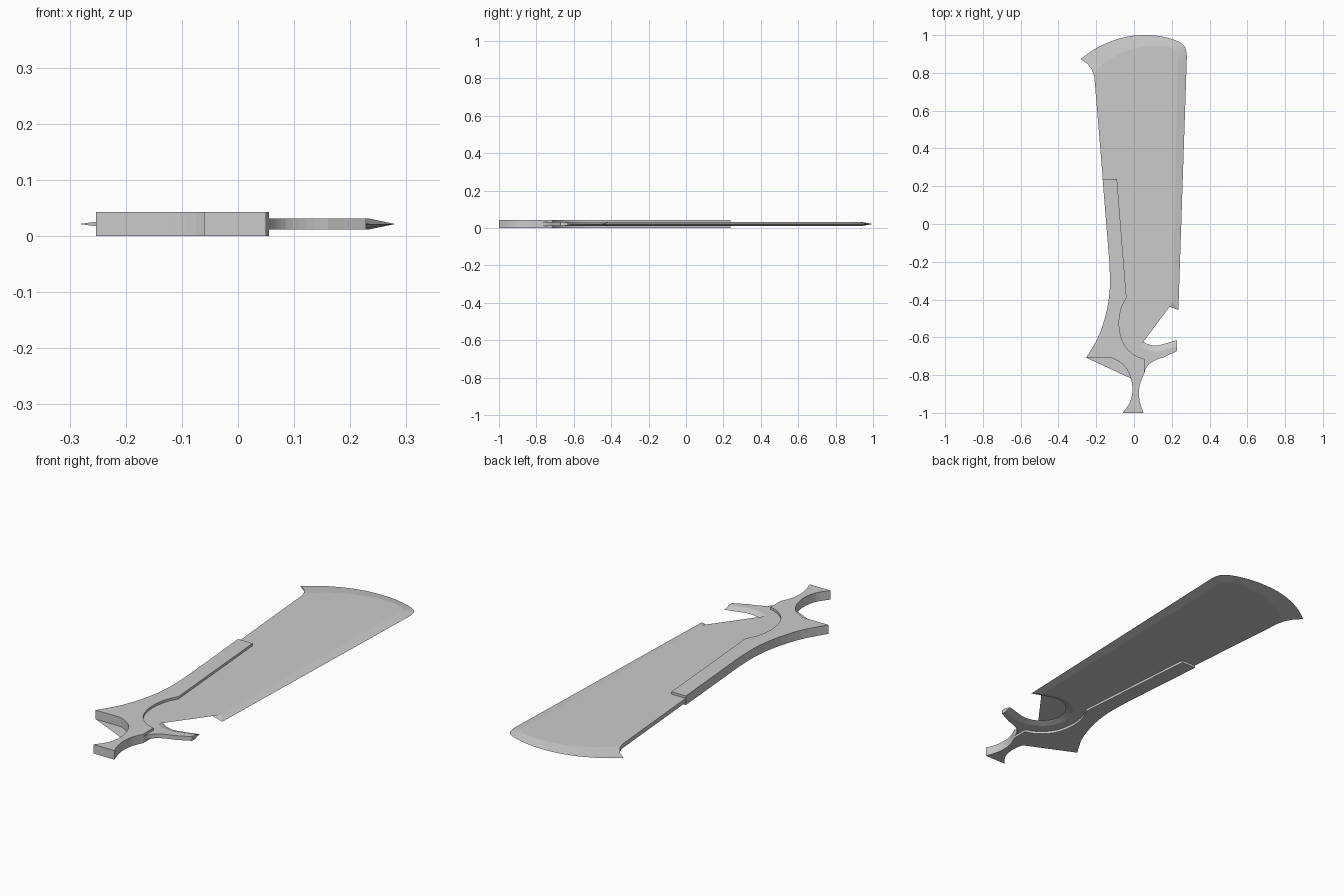
import bpy, bmesh
from math import cos, sin, radians

if "Cube" in bpy.data.objects:
    bpy.data.objects.remove(bpy.data.objects["Cube"])

MID = 0.0215   # height of the blade's centre plane
HALF = 0.010   # half thickness of the blade


def spline(pts, n=5):
    """Catmull-Rom curve through points of any dimension."""
    out = []
    for i in range(len(pts) - 1):
        a, b = pts[max(i - 1, 0)], pts[i]
        c, d = pts[i + 1], pts[min(i + 2, len(pts) - 1)]
        for k in range(n):
            t = k / n
            out.append(tuple(
                0.5 * (2 * q + (r - p) * t + (2 * p - 5 * q + 4 * r - s) * t * t
                       + (3 * q - p - 3 * r + s) * t ** 3)
                for p, q, r, s in zip(a, b, c, d)))
    out.append(tuple(pts[-1]))
    return out


def loft(name, rings):
    """Join closed rings of points and cap the first and last one."""
    bm = bmesh.new()
    loops = [[bm.verts.new(p) for p in ring] for ring in rings]
    n = len(loops[0])
    for lo, hi in zip(loops, loops[1:]):
        for i in range(n):
            j = (i + 1) % n
            bm.faces.new((lo[i], lo[j], hi[j], hi[i]))
    bm.faces.new(loops[0][::-1])
    bm.faces.new(loops[-1])
    bmesh.ops.triangulate(bm, faces=[f for f in bm.faces if len(f.verts) > 4])
    bmesh.ops.remove_doubles(bm, verts=bm.verts, dist=0.0002)
    bmesh.ops.recalc_face_normals(bm, faces=bm.faces)
    me = bpy.data.meshes.new(name)
    bm.to_mesh(me)
    bm.free()
    ob = bpy.data.objects.new(name, me)
    bpy.context.collection.objects.link(ob)
    return ob


def flat(pts):
    """Outline points with a full-thickness, unbevelled edge."""
    return [(x, y, x, y, HALF) for x, y in pts]


# Blade outline: outer x, y, bevel line x, y, half thickness at the rim
edge = [(0.235, -0.455, 0.205, -0.415, 0)]
edge += spline([
    (0.28, 0.89, 0.232, 0.875, 0), (0.272, 0.932, 0.23, 0.90, 0),
    (0.25, 0.957, 0.218, 0.922, 0), (0.21, 0.976, 0.19, 0.936, 0),
    (0.14, 0.994, 0.13, 0.943, 0), (0.06, 1.0, 0.055, 0.94, 0),
    (-0.03, 0.993, -0.025, 0.921, 0), (-0.12, 0.968, -0.10, 0.888, 0),
    (-0.21, 0.925, -0.155, 0.853, 0), (-0.283, 0.873, -0.197, 0.82, 0)], 4)
edge += [(-0.245, 0.847, -0.20, 0.81, 0.005),
         (-0.222, 0.815, -0.206, 0.795, 0.008)]
edge += flat([(-0.21, 0.78), (-0.165, 0.236), (-0.155, 0.22), (-0.12, -0.21),
              (-0.115, -0.34), (-0.10, -0.55), (-0.06, -0.68), (0.02, -0.78)])
# Lower hook, flat on the outside
edge += flat(spline([(0.055, -0.79), (0.063, -0.765), (0.085, -0.738),
                     (0.12, -0.718), (0.16, -0.705)], 3))
edge += flat([(0.228, -0.672)])
edge += [(0.228, -0.615, 0.228, -0.648, 0)]
# Round finger opening with a sharpened rim
for i in range(31):
    a = radians(285 - 7 * i)
    c, s = cos(a), sin(a)
    edge.append((0.113 + 0.113 * c, -0.53 + 0.113 * s,
                 0.113 + 0.147 * c, -0.53 + 0.144 * s, 0))

loft("blade", [
    [(p[2], p[3], MID - HALF) for p in edge],
    [(p[0], p[1], MID - p[4]) for p in edge],
    [(p[0], p[1], MID + p[4]) for p in edge],
    [(p[2], p[3], MID + HALF) for p in edge]])

# Handle: spine strip, guard around the opening, spur and flared pommel
grip = [(-0.166, 0.238), (-0.09, 0.238)]
grip += spline([(-0.04, -0.39), (-0.068, -0.45), (-0.079, -0.525),
                (-0.068, -0.60), (-0.04, -0.655), (0.005, -0.695),
                (0.055, -0.715)], 4)
grip += spline([(0.055, -0.79), (0.034, -0.84), (0.026, -0.895),
                (0.033, -0.95), (0.05, -1.0)], 4)
grip += spline([(-0.06, -1.0), (-0.022, -0.945), (-0.008, -0.875),
                (-0.022, -0.80), (-0.06, -0.742), (-0.12, -0.708)], 4)
grip += spline([(-0.253, -0.708), (-0.188, -0.595), (-0.146, -0.465),
                (-0.128, -0.34), (-0.13, -0.21)], 4)
loft("handle", [[(x, y, 0) for x, y in grip],
                [(x, y, 2 * MID) for x, y in grip]])
